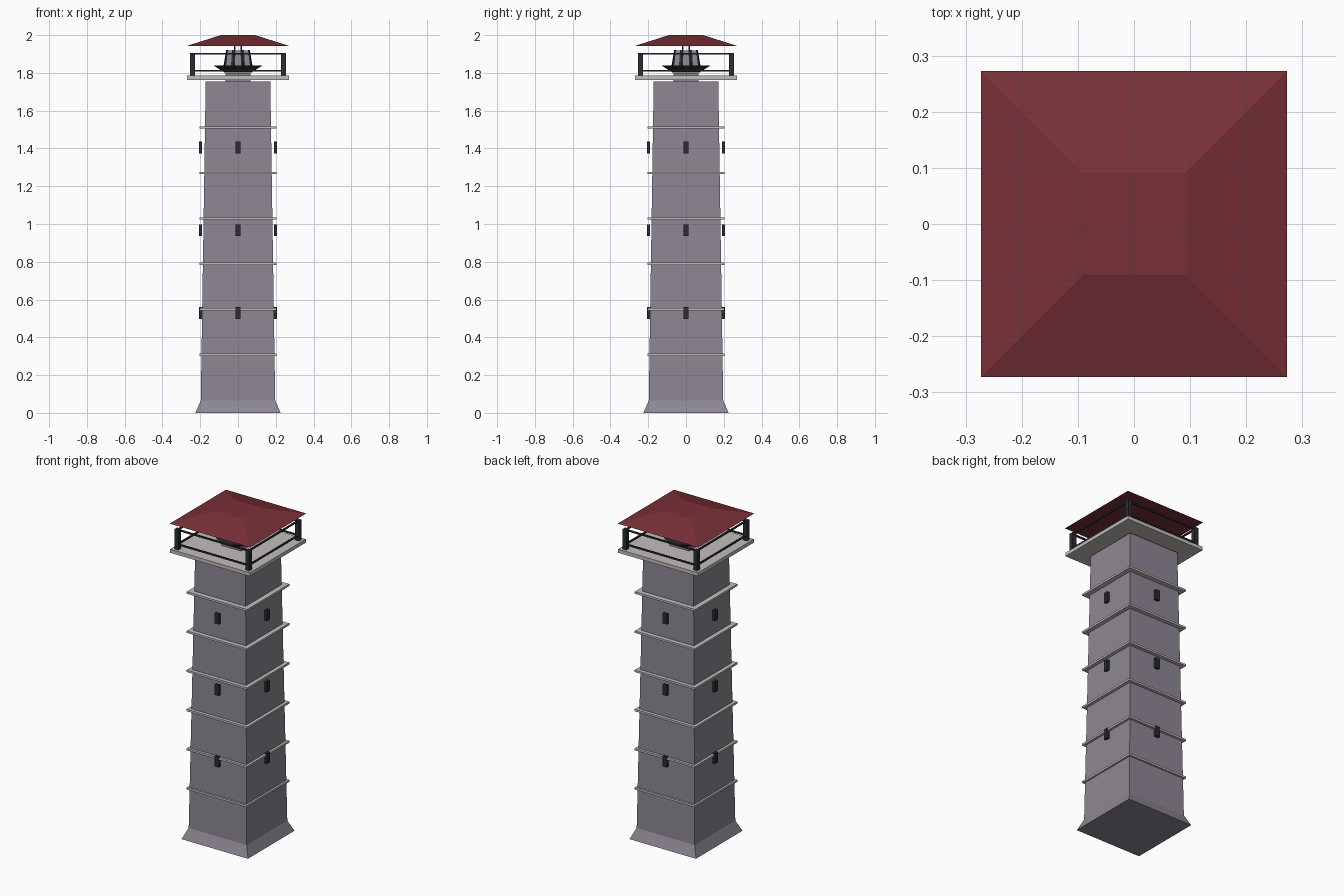
import bpy, bmesh, math

if "Cube" in bpy.data.objects:
    bpy.data.objects.remove(bpy.data.objects["Cube"])


def material(name, rgb):
    m = bpy.data.materials.new(name)
    m.diffuse_color = (*rgb, 1)
    m.use_nodes = True
    m.node_tree.nodes["Principled BSDF"].inputs["Base Color"].default_value = m.diffuse_color
    return m


STONE = material("grey violet stone", (0.27, 0.24, 0.29))
TRIM = material("pale trim", (0.54, 0.51, 0.50))
DARK = material("dark iron", (0.026, 0.026, 0.031))
ROOF = material("dark red roof", (0.19, 0.03, 0.038))


def square_loft(name, rings, mat):
    """Closed square solid through (half width, height) rings."""
    bm = bmesh.new()
    loops = [[bm.verts.new((sx * h, sy * h, z))
              for sx, sy in ((-1, -1), (1, -1), (1, 1), (-1, 1))]
             for h, z in rings]
    bm.faces.new(loops[0][::-1])
    bm.faces.new(loops[-1])
    for a, b in zip(loops, loops[1:]):
        for i in range(4):
            j = (i + 1) % 4
            bm.faces.new((a[i], a[j], b[j], b[i]))
    return finish(name, bm, mat)


def finish(name, bm, mat):
    me = bpy.data.meshes.new(name)
    bm.to_mesh(me)
    bm.free()
    me.materials.append(mat)
    ob = bpy.data.objects.new(name, me)
    bpy.context.collection.objects.link(ob)
    return ob


def box(name, center, size, mat, turn=0):
    """Box placed on the front side, then turned about the tower axis."""
    bm = bmesh.new()
    bmesh.ops.create_cube(bm, size=1)
    for v in bm.verts:
        v.co = [c + s * p for c, s, p in zip(center, size, v.co)]
    ob = finish(name, bm, mat)
    ob.rotation_euler.z = turn
    return ob


# Tapered tower with flared foot
square_loft("tower_shaft", [(0.226, 0), (0.197, 0.065), (0.171, 1.755)], STONE)

# Stone string courses
for i in range(6):
    z = 0.308 + 0.2405 * i
    square_loft("string_course", [(0.205, z - 0.006), (0.205, z + 0.006)], TRIM)

# Gallery platform on a short neck
square_loft("platform_neck", [(0.066, 1.74), (0.066, 1.80)], STONE)
square_loft("gallery_platform", [(0.271, 1.763), (0.271, 1.785)], TRIM)

# Windows, corner posts and railings on each of the four sides
for k in range(4):
    turn = k * math.pi / 2
    for z in (0.528, 0.967, 1.405):
        box("window", (0, -0.199, z), (0.029, 0.016, 0.063), DARK, turn)
    box("corner_post", (0.241, -0.241, 1.845), (0.027, 0.027, 0.122), DARK, turn)
    for z in (1.812, 1.901):
        box("railing", (0, -0.241, z), (0.48, 0.009, 0.009), DARK, turn)

# Fire basin: wide bowl, stone core and upright prongs
bm = bmesh.new()
bmesh.ops.create_cone(bm, cap_ends=True, segments=12, radius1=0.07,
                      radius2=0.13, depth=0.038)
bmesh.ops.translate(bm, verts=bm.verts, vec=(0, 0, 1.82))
finish("fire_bowl", bm, DARK)
square_loft("fire_core", [(0.066, 1.835), (0.056, 1.918)], STONE)
for k in range(8):
    a = (k + 0.5) * math.pi / 4
    prong = box("bowl_prong", (0, 0, 0), (0.014, 0.014, 0.09), DARK, a)
    prong.location = (0.066 * math.cos(a), 0.066 * math.sin(a), 1.875)
    prong.rotation_euler = (0, -0.18, a)

# Thin posts carrying the roof
for sx in (-1, 1):
    for sy in (-1, 1):
        box("roof_post", (sx * 0.018, sy * 0.018, 1.89), (0.007, 0.007, 0.11), DARK)

# Flat-topped hipped roof
square_loft("hipped_roof", [(0.273, 1.942), (0.091, 2.0)], ROOF)
